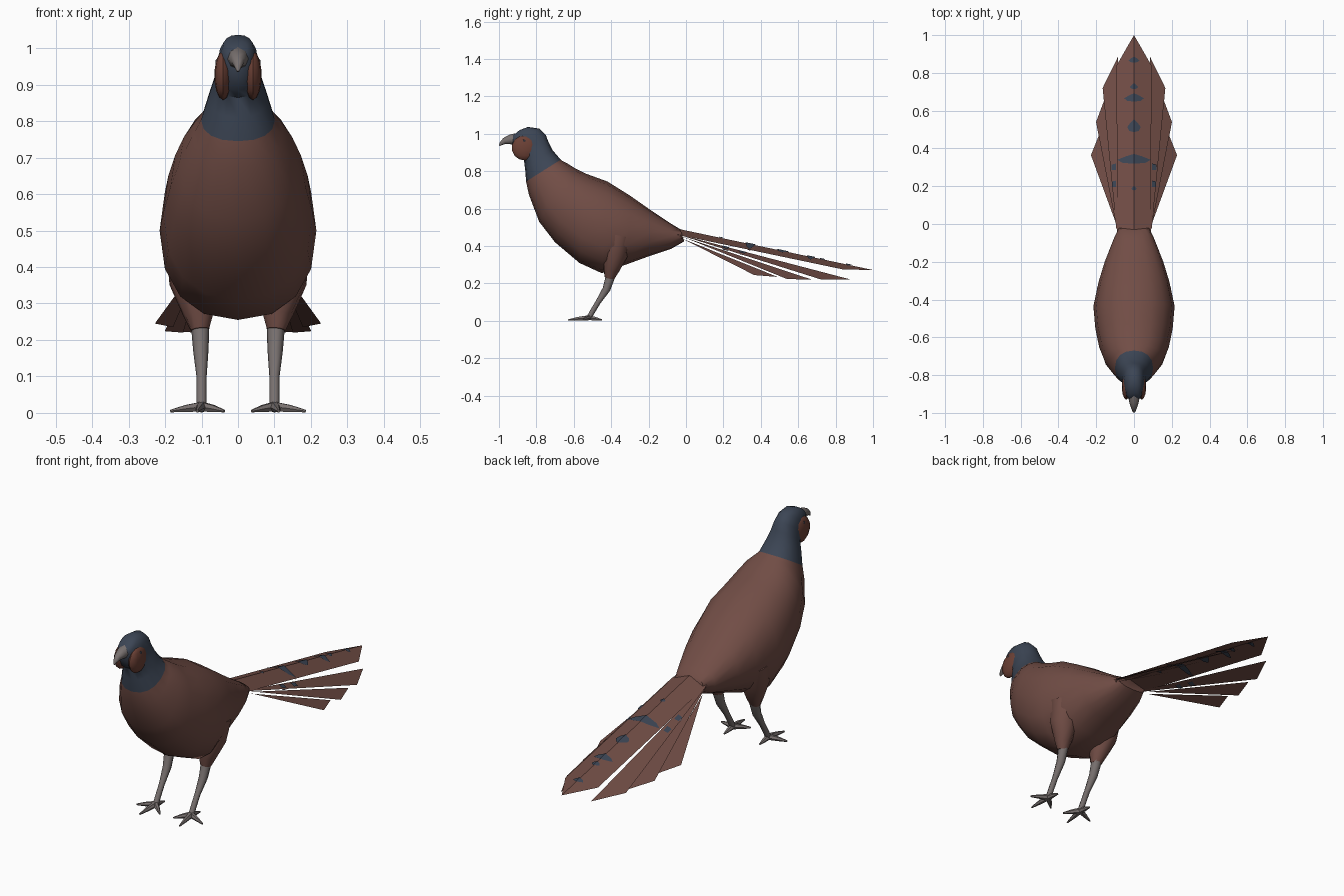
import bpy, bmesh, math
from mathutils import Vector

if "Cube" in bpy.data.objects:
    bpy.data.objects.remove(bpy.data.objects["Cube"])


def material(name, rgb):
    m = bpy.data.materials.new(name)
    m.diffuse_color = (*rgb, 1)
    m.use_nodes = True
    m.node_tree.nodes["Principled BSDF"].inputs["Base Color"].default_value = m.diffuse_color
    return m


BROWN = material("russet plumage", (0.165, 0.074, 0.060))
BLUE = material("slate blue plumage", (0.045, 0.060, 0.090))
FACE = material("face red brown", (0.150, 0.052, 0.036))
GREY = material("warm grey horn", (0.190, 0.165, 0.160))
DARK = material("eye dark", (0.03, 0.03, 0.04))


def finish(name, bm, mats, smooth=True):
    bmesh.ops.recalc_face_normals(bm, faces=bm.faces)
    me = bpy.data.meshes.new(name)
    bm.to_mesh(me)
    bm.free()
    for m in mats:
        me.materials.append(m)
    for p in me.polygons:
        p.use_smooth = smooth
    if smooth:
        me.set_sharp_from_angle(angle=math.radians(50))
    ob = bpy.data.objects.new(name, me)
    bpy.context.collection.objects.link(ob)
    return ob


def loft(bm, rings, rule=lambda i: 0):
    """Skin closed rings of points, cap both ends; rule gives the colour per band."""
    rows = [[bm.verts.new(p) for p in r] for r in rings]
    n = len(rows[0])
    for i in range(len(rows) - 1):
        for j in range(n):
            k = (j + 1) % n
            f = bm.faces.new((rows[i][j], rows[i][k], rows[i + 1][k], rows[i + 1][j]))
            f.material_index = rule(i)
    bm.faces.new(rows[0]).material_index = rule(0)
    bm.faces.new(rows[-1]).material_index = rule(len(rows) - 2)


def tube(bm, pts, n=8):
    """Tapered tube through (x, y, z, radius) points."""
    rings = []
    for i, p in enumerate(pts):
        a, b = pts[max(i - 1, 0)], pts[min(i + 1, len(pts) - 1)]
        q = (Vector(b[:3]) - Vector(a[:3])).to_track_quat('Z', 'Y')
        rings.append([Vector(p[:3]) + q @ Vector((p[3] * math.cos(t), p[3] * math.sin(t), 0))
                      for t in (2 * math.pi * j / n for j in range(n))])
    loft(bm, rings)


def spow(v, e):
    return math.copysign(abs(v) ** e, v)


# Body, neck and head: slanted rings (back y, back z, belly y, belly z, half width)
SECTIONS = [
    (-.03, .490, -.01, .425, .080), (-.08, .520, -.08, .385, .108),
    (-.20, .600, -.20, .345, .155), (-.30, .670, -.31, .305, .187),
    (-.42, .745, -.45, .255, .215), (-.53, .785, -.57, .310, .205),
    (-.60, .820, -.70, .420, .185), (-.64, .845, -.785, .530, .160),
    (-.66, .855, -.84, .675, .122), (-.67, .862, -.855, .745, .101),
    (-.715, .915, -.86, .810, .082), (-.735, .955, -.867, .865, .066),
    (-.75, .995, -.905, .885, .058), (-.785, 1.028, -.925, .925, .053),
    (-.845, 1.037, -.935, .965, .042), (-.89, 1.02, -.932, .985, .025)]
COLLAR = 9
rings = []
for ty, tz, by, bz, w in SECTIONS:
    ring = []
    for j in range(16):
        t = 2 * math.pi * j / 16
        c, s = spow(math.cos(t), .88), spow(math.sin(t), .88)
        ring.append((w * s, (ty + by) / 2 + c * (ty - by) / 2, (tz + bz) / 2 + c * (tz - bz) / 2))
    rings.append(ring)
bm = bmesh.new()
loft(bm, rings, lambda i: 1 if i >= COLLAR else 0)
finish("body_and_head", bm, [BROWN, BLUE])

# Hooked beak
bm = bmesh.new()
tube(bm, [(0, -.905, .972, .032), (0, -.94, .970, .026), (0, -.97, .962, .017),
          (0, -.99, .947, .009), (0, -.997, .936, .003)])
finish("beak", bm, [GREY])


def ball(name, centre, radii, mat, seg):
    bm = bmesh.new()
    bmesh.ops.create_uvsphere(bm, u_segments=seg, v_segments=seg // 2 + 1, radius=1)
    bmesh.ops.scale(bm, vec=radii, verts=bm.verts)
    bmesh.ops.translate(bm, vec=centre, verts=bm.verts)
    finish(name, bm, [mat])


for s, side in ((1, "left"), (-1, "right")):
    # Face patch and eye
    ball(side + "_face_patch", (s * .041, -.863, .925), (.024, .069, .067), FACE, 12)
    ball(side + "_eye", (s * .058, -.865, .962), (.004, .009, .009), DARK, 8)

    # Feathered thigh blending into the belly
    bm = bmesh.new()
    tube(bm, [(s * .125, -.36, .46, .075), (s * .120, -.38, .36, .070),
              (s * .108, -.40, .27, .042), (s * .104, -.41, .228, .026)], 10)
    finish(side + "_thigh", bm, [BROWN])

    # Shank and toes
    bm = bmesh.new()
    tube(bm, [(s * .104, -.40, .25, .026), (s * .102, -.425, .17, .021),
              (s * .10, -.47, .10, .014), (s * .10, -.50, .05, .014), (s * .10, -.52, .014, .014)])
    for x, y in ((.185, -.55), (.112, -.63), (.038, -.575), (.10, -.45)):
        mx, my = (.10 + x) / 2, (-.52 + y) / 2
        tube(bm, [(s * .10, -.52, .017, .015), (s * mx, my, .012, .011),
                  (s * x, y, .005, .004)], 6)
    finish(side + "_leg", bm, [GREY])

# Tail: stepped fan of flat feathers, (root inner, root outer, outer corner, tip)
FEATHERS = [
    ((0, -.08, .500), (.09, -.08, .468), (.092, .84, .275), (0, 1.0, .272)),
    ((.080, -.06, .468), (.094, -.02, .455), (.166, .72, .222), (.085, .885, .220)),
    ((.086, -.05, .458), (.094, -.01, .447), (.201, .54, .224), (.150, .675, .220)),
    ((.088, -.04, .448), (.094, .00, .430), (.228, .365, .245), (.178, .490, .235))]
bm = bmesh.new()
for quad in FEATHERS:
    for s in (1, -1):
        bm.faces.new([bm.verts.new((s * x, y, z)) for x, y, z in quad][::s])
me_tail = bpy.data.meshes.new("tail_feathers")
bm.to_mesh(me_tail)
bm.free()
me_tail.materials.append(BROWN)
bpy.context.collection.objects.link(bpy.data.objects.new("tail_feathers", me_tail))


# Tail spots: thin plates just above and below the feathers
def centre_z(x, y):
    return .5 - .2115 * (y + .08) - .36 * x


def side_z(x, y):
    return .466 - .263 * (y + .05) - .5 * (x - .087)


def spot(bm, outline, surface):
    for s in (1, -1):
        for off in (.005, -.005):
            vs = [bm.verts.new((s * x, y, surface(x, y) + off)) for x, y in outline]
            f = bm.faces.new(vs)
            f.normal_update()
            if f.normal.z * off < 0:
                f.normal_flip()


bm = bmesh.new()
for y, w, h in ((.87, .028, .016), (.73, .022, .016), (.67, .052, .022),
                (.52, .036, .034), (.345, .088, .026), (.19, .014, .012)):
    spot(bm, [(0, y - h), (w * .7, y - h * .8), (w, y - h * .2), (w * .5, y + h * .5), (0, y + h)],
         centre_z)
for x, y in ((.108, .30), (.106, .21)):
    spot(bm, [(x - .012, y - .015), (x + .010, y - .015), (x + .010, y + .015), (x - .012, y + .02)],
         side_z)
me_spots = bpy.data.meshes.new("tail_spots")
bm.to_mesh(me_spots)
bm.free()
me_spots.materials.append(BLUE)
bpy.context.collection.objects.link(bpy.data.objects.new("tail_spots", me_spots))
